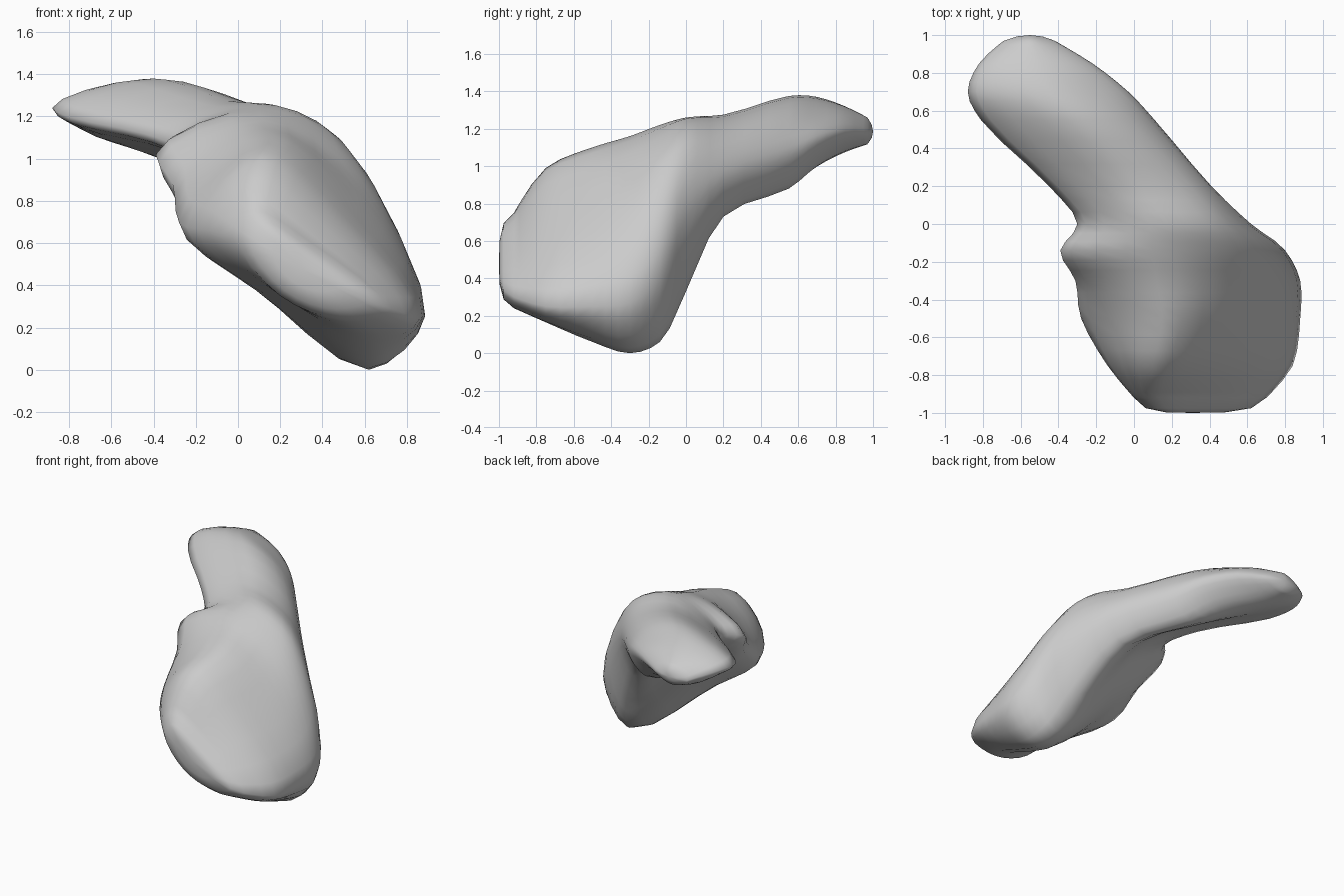
import bpy, bmesh
from mathutils import Vector

if "Cube" in bpy.data.objects:
    bpy.data.objects.remove(bpy.data.objects["Cube"])

# Cross-sections from back to front: y, then x,z of left, top, shoulder, right, bottom, lower-left
SECTIONS = [
    (.97, -.69, 1.18, -.56, 1.26, -.47, 1.23, -.42, 1.18, -.53, 1.12, -.63, 1.13),
    (.85, -.82, 1.23, -.55, 1.32, -.32, 1.27, -.22, 1.18, -.42, 1.08, -.68, 1.11),
    (.70, -.88, 1.24, -.48, 1.37, -.17, 1.27, -.03, 1.13, -.20, 1.00, -.62, 1.09),
    (.55, -.81, 1.20, -.35, 1.375, -.02, 1.25, .11, 1.05, -.04, .88, -.45, 1.05),
    (.20, -.45, 1.12, -.05, 1.275, .30, 1.14, .41, .92, .28, .73, -.10, .95),
    (.00, -.30, 1.06, .08, 1.26, .45, 1.12, .62, .72, .50, .33, .03, .80),
    (-.14, -.39, 1.02, .10, 1.22, .55, 1.00, .80, .40, .60, .06, -.08, .72),
    (-.30, -.31, .88, .12, 1.16, .58, .87, .88, .27, .62, .00, .00, .50),
    (-.50, -.28, .70, .15, 1.10, .56, .77, .88, .25, .62, .06, .08, .38),
    (-.75, -.14, .66, .10, .99, .45, .72, .84, .25, .60, .165, .20, .35),
    (-.92, .00, .62, .08, .75, .35, .60, .70, .30, .50, .24, .20, .35),
]
AROUND, ALONG = 4, 3


def spline(a, b, c, d, t):
    # centripetal-style blend keeps uneven spacing from overshooting
    ks = [0.0]
    for p, q in ((a, b), (b, c), (c, d)):
        ks.append(ks[-1] + max((q - p).length, 1e-5) ** 0.5)
    k0, k1, k2, k3 = ks
    k = k1 + (k2 - k1) * t

    def mix(p, q, s, e):
        return p * ((e - k) / (e - s)) + q * ((k - s) / (e - s))
    a1, a2, a3 = mix(a, b, k0, k1), mix(b, c, k1, k2), mix(c, d, k2, k3)
    return mix(mix(a1, a2, k0, k2), mix(a2, a3, k1, k3), k1, k2)


def closed_ring(row):
    p = [Vector((row[i], row[0], row[i + 1])) for i in range(1, 13, 2)]
    return [spline(p[i - 1], p[i], p[(i + 1) % 6], p[(i + 2) % 6], s / AROUND)
            for i in range(6) for s in range(AROUND)]


def middle(ring):
    return sum(ring, Vector()) / len(ring)


def shrink(ring, factor, y):
    c = middle(ring)
    return [Vector((c.x + (v.x - c.x) * factor, y, c.z + (v.z - c.z) * factor)) for v in ring]


# Interpolated rings plus rounded ends
key = [closed_ring(r) for r in SECTIONS]
rings = [shrink(key[0], .5, .993)]
for i in range(len(key) - 1):
    quad = [key[max(i - 1, 0)], key[i], key[i + 1], key[min(i + 2, len(key) - 1)]]
    for s in range(ALONG):
        rings.append([spline(*pts, s / ALONG) for pts in zip(*quad)])
rings.append(key[-1])
rings.append(shrink(key[-1], .8, -.975))
rings.append(shrink(key[-1], .45, -.997))

# Skin the rings into one closed body
bm = bmesh.new()
loops = [[bm.verts.new(v) for v in r] for r in rings]
n = len(loops[0])
for a, b in zip(loops, loops[1:]):
    for j in range(n):
        bm.faces.new((a[j], a[(j + 1) % n], b[(j + 1) % n], b[j]))
for loop, y in ((loops[0], 1.0), (loops[-1], -1.0)):
    c = middle([v.co for v in loop])
    tip = bm.verts.new((c.x, y, c.z))
    for j in range(n):
        bm.faces.new((loop[j], loop[(j + 1) % n], tip))
bmesh.ops.recalc_face_normals(bm, faces=bm.faces[:])
low = min(v.co.z for v in bm.verts)
for v in bm.verts:
    v.co.z -= low
mesh = bpy.data.meshes.new("organ_body")
bm.to_mesh(mesh)
bm.free()
for f in mesh.polygons:
    f.use_smooth = True
body = bpy.data.objects.new("organ_body", mesh)
bpy.context.collection.objects.link(body)
